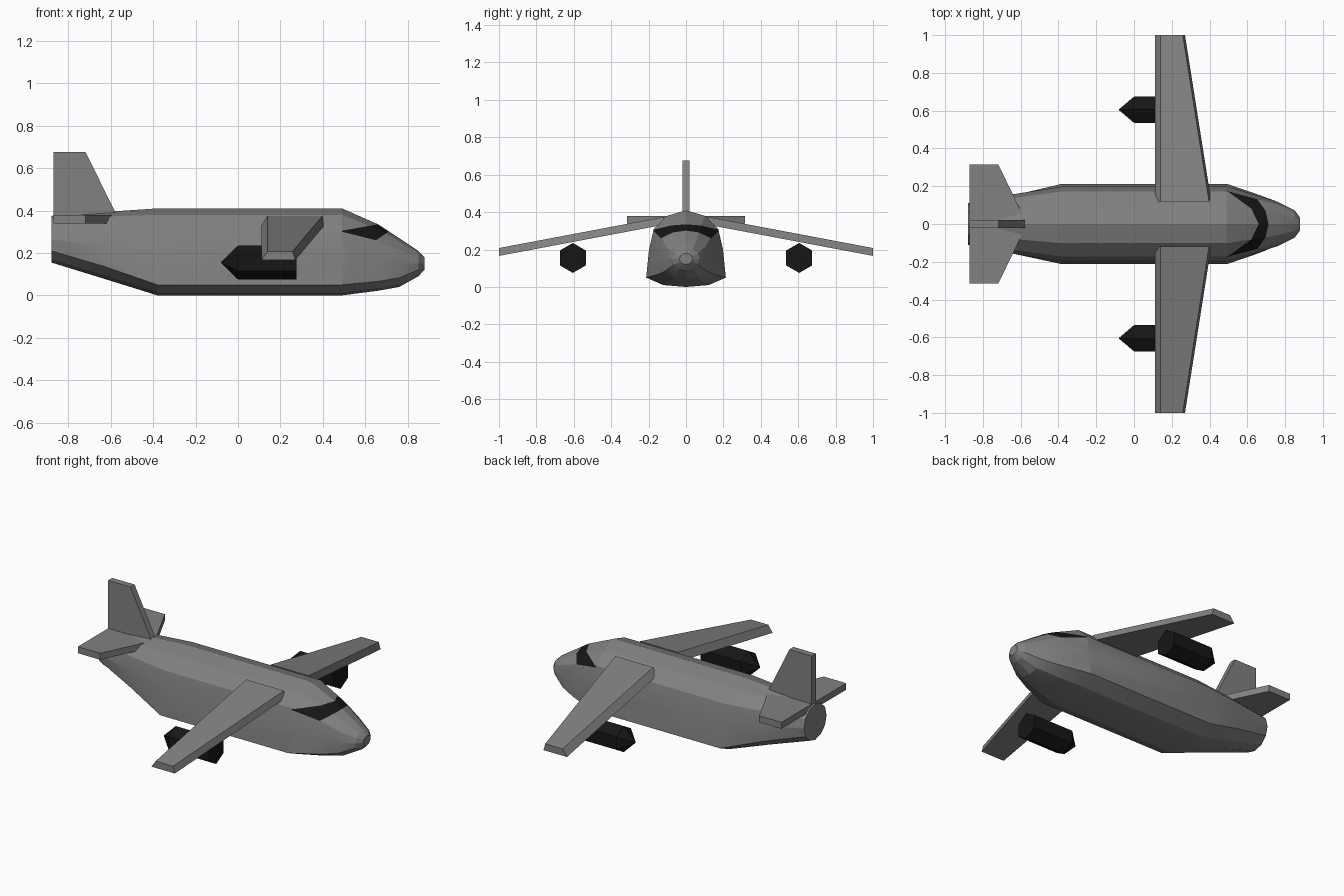
import bpy, bmesh
from math import sin, cos, pi, radians
from mathutils import Vector

if "Cube" in bpy.data.objects:
    bpy.data.objects.remove(bpy.data.objects["Cube"])


def material(name, v):
    m = bpy.data.materials.new(name)
    m.diffuse_color = (v, v, v, 1)
    m.use_nodes = True
    m.node_tree.nodes["Principled BSDF"].inputs["Base Color"].default_value = m.diffuse_color
    return m


BODY = material("body_grey", 0.22)
DARK = material("dark", 0.008)


def loft(rings):
    """Skin a list of equal-length point rings and cap both ends."""
    bm = bmesh.new()
    vr = [[bm.verts.new(p) for p in r] for r in rings]
    n = len(rings[0])
    for a, b in zip(vr, vr[1:]):
        for i in range(n):
            j = (i + 1) % n
            bm.faces.new((a[i], a[j], b[j], b[i]))
    bm.faces.new(vr[0])
    bm.faces.new(vr[-1])
    bmesh.ops.recalc_face_normals(bm, faces=bm.faces[:])
    return bm


def finish(bm, name, *mats):
    me = bpy.data.meshes.new(name)
    bm.to_mesh(me)
    bm.free()
    for m in mats:
        me.materials.append(m)
    ob = bpy.data.objects.new(name, me)
    bpy.context.collection.objects.link(ob)
    return ob


# Fuselage: half profile (y, z) of the full section, normalised
half = [(0, 0), (.12, .01), (.21, .05), (.195, .2), (.17, .31), (.1, .38), (0, .41)]
half = [(y / .21, z / .41) for y, z in half]


def section(x, zb, zt, w, rnd):
    pts = []
    for i, (y, z) in enumerate(half):
        a = pi * i / 6
        y += (sin(a) - y) * rnd
        z += ((1 - cos(a)) / 2 - z) * rnd
        pts.append((x, y * w, zb + z * (zt - zb)))
    return pts + [(px, -py, pz) for px, py, pz in pts[-2:0:-1]]


# x, bottom, top, half width, roundness
stations = [
    (-.88, .155, .375, .11, 1), (-.63, .078, .393, .165, .5),
    (-.38, 0, .41, .213, 0), (.49, 0, .41, .213, 0),
    (.66, .022, .335, .158, .15), (.76, .04, .27, .122, .5),
    (.85, .09, .21, .073, 1), (.878, .12, .18, .035, 1),
]
bm = loft([section(*s) for s in stations])

# Windscreen: cut its outline into the nose and darken the faces inside
lines = [((.49, .305), (.66, .335)), ((.49, .30), (.65, .26)), ((.65, .26), (.71, .30))]


def height(line, x):
    (x0, z0), (x1, z1) = line
    return z0 + (z1 - z0) * (x - x0) / (x1 - x0)


for (x0, z0), (x1, z1) in lines:
    fs = [f for f in bm.faces if f.calc_center_median().x > .5]
    geom = fs + list({e for f in fs for e in f.edges}) + list({v for f in fs for v in f.verts})
    bmesh.ops.bisect_plane(bm, geom=geom, dist=1e-5, plane_co=(x0, 0, z0),
                           plane_no=Vector((z0 - z1, 0, x1 - x0)).normalized())
for f in bm.faces:
    c = f.calc_center_median()
    if c.x > .49 and c.z < height(lines[0], c.x) and all(c.z > height(l, c.x) for l in lines[1:]):
        f.material_index = 1
fuselage = finish(bm, "fuselage", BODY, DARK)
bpy.context.view_layer.objects.active = fuselage
fuselage.select_set(True)
bpy.ops.object.shade_smooth_by_angle(angle=radians(17))


# Wings: drooping trapezoid sections from root to tip
def wing_section(y, z, front):
    return [(.11, y, z - .042), (front + .012, y, z - .042), (front, y, z), (.14, y, z)]


# Engine pods: hexagonal with a pointed tail
def hexagon(x, y, r):
    return [(x, y + r * sin(i * pi / 3), .155 + r * cos(i * pi / 3)) for i in range(6)]


for s, side in ((1, "left"), (-1, "right")):
    rings = [wing_section(.12, .374, .397), wing_section(1, .208, .258)]
    rings = [[(x, s * y, z) for x, y, z in r] for r in rings]
    finish(loft(rings), side + "_wing", BODY)
    pod = [hexagon(.275, s * .605, .08), hexagon(0, s * .605, .08), hexagon(-.08, s * .605, .002)]
    finish(loft(pod), side + "_engine", DARK)

# Tail fin
fin = [(-.87, .34), (-.575, .34), (-.575, .385), (-.718, .675), (-.87, .675)]
finish(loft([[(x, y, z) for x, z in fin] for y in (-.02, .02)]), "tail_fin", BODY)

# Tailplane
plan = [(-.87, -.315), (-.718, -.315), (-.575, -.02), (-.575, .02), (-.718, .315), (-.87, .315)]
finish(loft([[(x, y, z) for x, y in plan] for z in (.34, .38)]), "tailplane", BODY)
